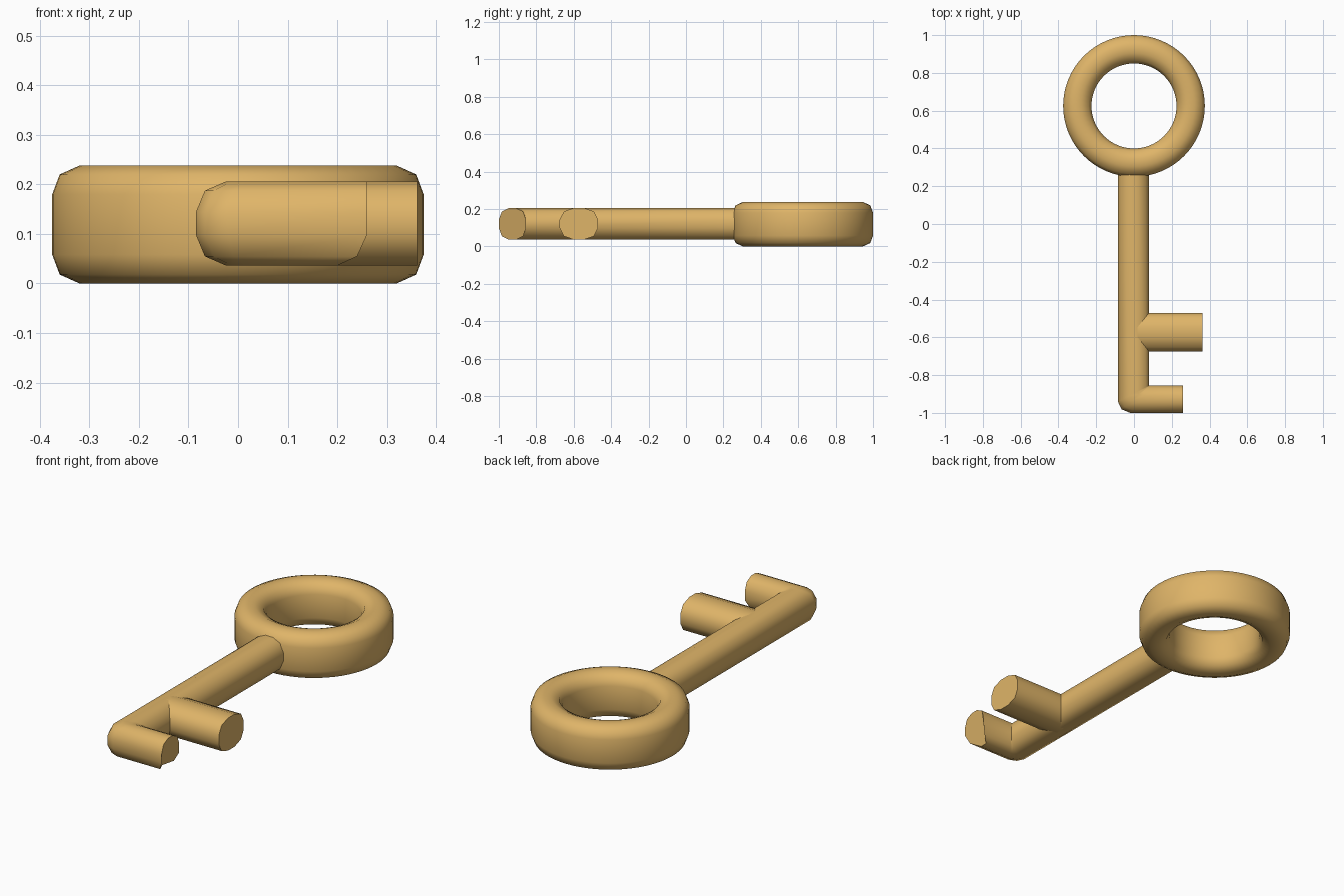
import bpy, bmesh, math

if "Cube" in bpy.data.objects:
    bpy.data.objects.remove(bpy.data.objects["Cube"])

brass = bpy.data.materials.new("brass")
brass.diffuse_color = (0.74, 0.46, 0.14, 1)
brass.use_nodes = True
brass.node_tree.nodes["Principled BSDF"].inputs["Base Color"].default_value = brass.diffuse_color

ZC, HZ = 0.121, 0.085
# Rounded bar section: (t across the bar 0..1, height)
half = [(0.37, 1), (0.11, 0.78), (0.0, 0.27)]
section = half + [(t, -h) for t, h in reversed(half)]
section += [(1 - t, h) for t, h in reversed(section)]


def finish(name, bm, angle):
    bmesh.ops.recalc_face_normals(bm, faces=bm.faces)
    me = bpy.data.meshes.new(name)
    bm.to_mesh(me)
    bm.free()
    ob = bpy.data.objects.new(name, me)
    bpy.context.collection.objects.link(ob)
    me.materials.append(brass)
    bpy.ops.object.select_all(action='DESELECT')
    ob.select_set(True)
    bpy.context.view_layer.objects.active = ob
    bpy.ops.object.shade_smooth_by_angle(angle=math.radians(angle))
    return ob


def bar(name, stations, end_round=0.0):
    """Loft the section between pairs of (inner, outer) edge points."""
    bm = bmesh.new()
    rings = []
    for k, (a, b) in enumerate(stations):
        ring = []
        for t, h in section:
            x = a[0] + (b[0] - a[0]) * t
            y = a[1] + (b[1] - a[1]) * t
            # underside of the tip is rounded back
            if k == len(stations) - 1 and h < -0.5:
                x -= end_round * (1 if h < -0.9 else 0.33)
            ring.append(bm.verts.new((x, y, ZC + HZ * h)))
        rings.append(ring)
    n = len(section)
    for r, s in zip(rings, rings[1:]):
        for i in range(n):
            j = (i + 1) % n
            bm.faces.new((r[i], r[j], s[j], s[i]))
    bm.faces.new(rings[0])
    bm.faces.new(rings[-1])
    return finish(name, bm, 50)


# Ring handle, spun from a rounded section
bm = bmesh.new()
q = [(0.075, 0.061), (0.060, 0.101), (0.020, 0.119)]
prof = q + [(-r, z) for r, z in reversed(q)]
prof += [(-r, -z) for r, z in prof]
vs = [bm.verts.new((0.30 + r, 0.625, 0.119 + z)) for r, z in prof]
es = [bm.edges.new((vs[i], vs[(i + 1) % len(vs)])) for i in range(len(vs))]
bmesh.ops.spin(bm, geom=vs + es, cent=(0, 0.625, 0), axis=(0, 0, 1),
               angle=math.tau, steps=64, use_merge=True)
bmesh.ops.remove_doubles(bm, verts=bm.verts, dist=1e-4)
finish("ring_handle", bm, 60)

# Shaft bending round the corner into the end tooth
inner = (0.08, -0.855)
bar("shaft_and_end_tooth", [
    ((0.08, 0.28), (-0.085, 0.28)),
    (inner, (-0.085, -0.94)),
    (inner, (-0.066, -0.981)),
    (inner, (-0.02, -1.0)),
    ((0.26, -0.855), (0.26, -1.0))], end_round=0.06)

# Longer second tooth
bar("long_tooth", [((0.0, -0.47), (0.0, -0.675)),
                   ((0.362, -0.47), (0.362, -0.675))])
